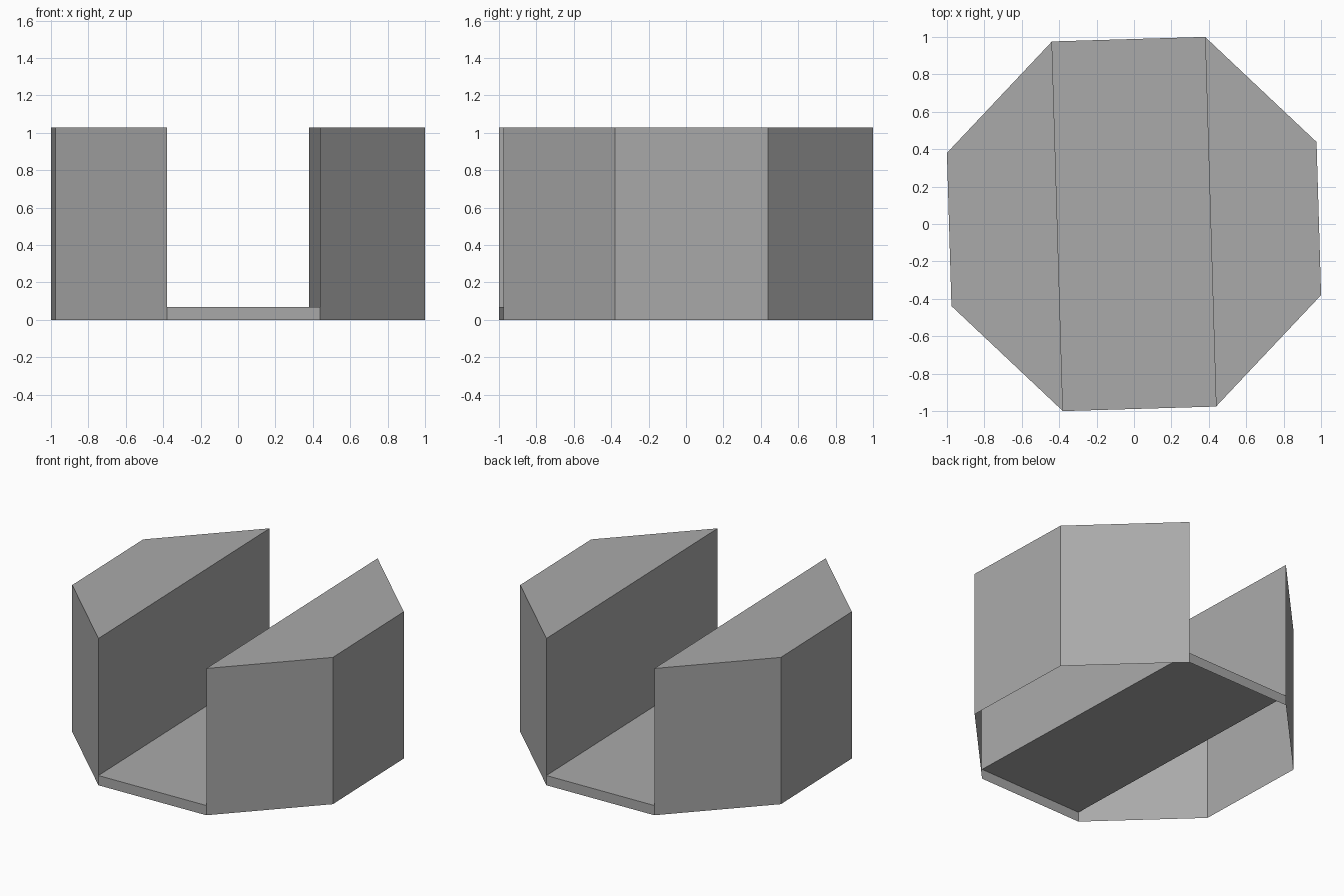
import bpy
import bmesh
from math import cos, sin, radians

cube = bpy.data.objects.get("Cube")
if cube:
    bpy.data.objects.remove(cube)

RADIUS, TURN = 1.07, -20.8
HEIGHT, FLOOR = 1.027, 0.068

grey = bpy.data.materials.new("plain_grey")
grey.use_nodes = True
grey.diffuse_color = (0.4, 0.4, 0.4, 1)
grey.node_tree.nodes["Principled BSDF"].inputs["Base Color"].default_value = (0.4, 0.4, 0.4, 1)

# Corners of the slightly turned octagon, counter-clockwise
corners = [(RADIUS * cos(radians(TURN + 45 * k)), RADIUS * sin(radians(TURN + 45 * k)))
           for k in range(8)]


def open_shell(name, ids, top, bottoms):
    """Capped prism without a base; bottoms gives each side's lower edge (None = no side)."""
    bm = bmesh.new()
    ring = [corners[i] for i in ids]
    bm.faces.new([bm.verts.new((x, y, top)) for x, y in ring])
    for a, b, low in zip(ring, ring[1:] + ring[:1], bottoms):
        if low is not None:
            bm.faces.new([bm.verts.new((*p, z)) for p, z in
                          ((a, low), (b, low), (b, top), (a, top))])
    bmesh.ops.remove_doubles(bm, verts=bm.verts, dist=0.0001)
    mesh = bpy.data.meshes.new(name)
    bm.to_mesh(mesh)
    bm.free()
    mesh.materials.append(grey)
    bpy.context.collection.objects.link(bpy.data.objects.new(name, mesh))


# Two tall side blocks, whose inner walls stop at the channel floor
open_shell("left_block", (7, 0, 1, 2), HEIGHT, (0, 0, 0, FLOOR))
open_shell("right_block", (3, 4, 5, 6), HEIGHT, (0, 0, 0, FLOOR))

# Channel floor with a thin lip at its front and back
open_shell("channel_floor", (2, 3, 6, 7), FLOOR, (0, None, 0, None))
